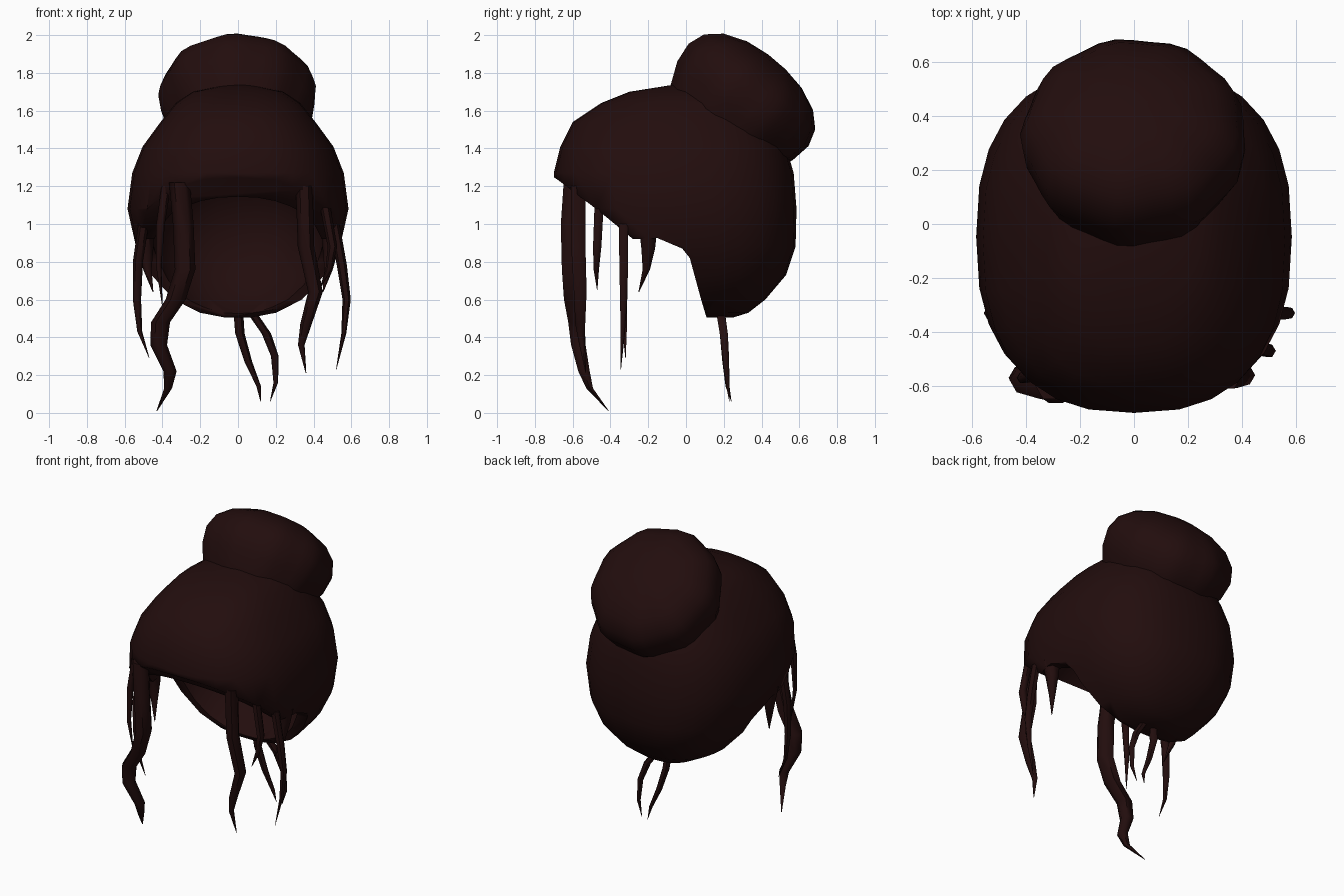
import bpy, bmesh, math
from mathutils import Vector

if "Cube" in bpy.data.objects:
    bpy.data.objects.remove(bpy.data.objects["Cube"])

hair = bpy.data.materials.new("dark brown hair")
hair.use_nodes = True
hair.diffuse_color = (0.016, 0.004, 0.004, 1)
bsdf = next(n for n in hair.node_tree.nodes if n.type == "BSDF_PRINCIPLED")
bsdf.inputs["Base Color"].default_value = hair.diffuse_color
bsdf.inputs["Roughness"].default_value = 0.9


def loft(name, rings):
    """Skin a list of closed rings and cap both ends."""
    bm = bmesh.new()
    loops = [[bm.verts.new(p) for p in ring] for ring in rings]
    n = len(rings[0])
    for a, b in zip(loops, loops[1:]):
        for i in range(n):
            j = (i + 1) % n
            bm.faces.new((a[i], a[j], b[j], b[i]))
    bm.faces.new(loops[0])
    bm.faces.new(loops[-1])
    bmesh.ops.recalc_face_normals(bm, faces=bm.faces)
    mesh = bpy.data.meshes.new(name)
    bm.to_mesh(mesh)
    bm.free()
    mesh.materials.append(hair)
    obj = bpy.data.objects.new(name, mesh)
    bpy.context.collection.objects.link(obj)
    return obj


def activate(obj):
    bpy.ops.object.select_all(action="DESELECT")
    obj.select_set(True)
    bpy.context.view_layer.objects.active = obj


def smooth(obj, degrees=60):
    activate(obj)
    bpy.ops.object.shade_smooth_by_angle(angle=math.radians(degrees))


def subtract(obj, cutter):
    cutter.hide_render = True
    cut = obj.modifiers.new("cut", "BOOLEAN")
    cut.operation = "DIFFERENCE"
    cut.solver = "EXACT"
    cut.object = cutter
    activate(obj)
    bpy.ops.object.modifier_apply(modifier="cut")
    bpy.data.objects.remove(cutter)


def squircle(z, front, back, half, power=0.8, n=28):
    """Rounded horizontal section, fuller than an ellipse."""
    ring = []
    for i in range(n):
        a = math.tau * i / n
        c, s = math.cos(a), math.sin(a)
        x = math.copysign(abs(c) ** power, c) * half
        y = math.copysign(abs(s) ** power, s) * (back - front) / 2
        ring.append((x, y + (front + back) / 2, z))
    return ring


# Hair cap: sections as height, front, back, half width
sections = [
    (1.735, -0.08, 0.1, 0.07), (1.70, -0.30, 0.25, 0.24),
    (1.64, -0.45, 0.37, 0.33), (1.54, -0.60, 0.46, 0.41),
    (1.41, -0.665, 0.53, 0.505), (1.27, -0.70, 0.57, 0.56),
    (1.08, -0.68, 0.585, 0.585), (0.88, -0.60, 0.58, 0.54),
    (0.73, -0.50, 0.53, 0.46), (0.60, -0.30, 0.42, 0.34),
    (0.53, -0.10, 0.33, 0.2), (0.505, 0.04, 0.25, 0.07),
]
cap = loft("hair_cap", [squircle(*s) for s in sections])

# Face and neck opening, cut sideways through the cap
opening = [(-0.8, 1.31), (-0.68, 1.235), (-0.45, 1.06), (-0.28, 0.92), (-0.15, 0.925),
           (-0.02, 0.87), (0.02, 0.82), (0.08, 0.6), (0.14, 0.4), (-0.8, 0.4)]
subtract(cap, loft("opening_cutter", [[(x, y, z) for y, z in opening] for x in (-1, 1)]))

# Rounded hollow for the head, leaving thick rolled edges
hollow = []
for k in range(1, 12):
    t = math.pi * k / 12
    r = math.sin(t)
    hollow.append(squircle(0.93 + 0.46 * math.cos(t), -0.13 - 0.49 * r,
                           -0.13 + 0.49 * r, 0.46 * r, 0.9))
subtract(cap, loft("hollow_cutter", hollow))
smooth(cap, 75)

# Bun: lobed disc leaning backwards, as offset along its axis and radius
axis = Vector((0, 0.65, 0.76))
across = Vector((0, 0.76, -0.65))
centre = Vector((0, 0.313, 1.66))
bun_rings = []
for offset, radius in [(-0.38, 0.25), (-0.2, 0.345), (-0.08, 0.4), (0.03, 0.415),
                       (0.12, 0.385), (0.19, 0.31), (0.24, 0.19), (0.26, 0.06)]:
    ring = []
    for i in range(36):
        a = math.tau * i / 36
        r = radius * (1 + 0.02 * math.cos(9 * a + 2.67))
        ring.append(centre + axis * offset
                    + Vector((1, 0, 0)) * r * math.cos(a) + across * r * math.sin(a))
    bun_rings.append(ring)
smooth(loft("hair_bun", bun_rings))


def strand(name, thickness, path, taper=2.2):
    """Loose lock: six-sided tube thinning to a point."""
    rings = []
    last = len(path) - 1
    for k, p in enumerate(path):
        r = thickness * max(0.04, 1 - (k / last) ** taper)
        rings.append([(p[0] + r * math.cos(i * math.tau / 6),
                       p[1] + r * math.sin(i * math.tau / 6), p[2]) for i in range(6)])
    smooth(loft(name, rings))


# Locks framing the face
strand("front_right_thick_lock", 0.055, [
    (-0.31, -0.6, 1.22), (-0.29, -0.615, 1.0), (-0.28, -0.61, 0.76), (-0.33, -0.6, 0.6),
    (-0.41, -0.58, 0.48), (-0.42, -0.57, 0.36), (-0.36, -0.54, 0.22),
    (-0.37, -0.51, 0.13), (-0.43, -0.41, 0.01)], 3.5)
strand("front_left_lock", 0.045, [
    (0.35, -0.57, 1.2), (0.36, -0.57, 0.88), (0.41, -0.56, 0.64),
    (0.36, -0.56, 0.47), (0.335, -0.55, 0.36), (0.36, -0.53, 0.21)])
strand("front_right_thin_lock", 0.025, [
    (-0.38, -0.56, 1.2), (-0.41, -0.57, 1.0), (-0.42, -0.57, 0.78), (-0.40, -0.55, 0.56)])
strand("side_right_lock", 0.028, [
    (-0.5, -0.33, 1.0), (-0.53, -0.33, 0.8), (-0.535, -0.33, 0.6),
    (-0.52, -0.325, 0.43), (-0.47, -0.32, 0.29)])
strand("side_left_lock", 0.028, [
    (0.51, -0.33, 1.0), (0.55, -0.33, 0.78), (0.575, -0.33, 0.6),
    (0.56, -0.335, 0.42), (0.52, -0.345, 0.23)])
strand("temple_left_lock", 0.028, [
    (0.46, -0.46, 1.1), (0.5, -0.47, 0.88), (0.48, -0.475, 0.76), (0.43, -0.47, 0.65)])

# Short tufts behind the temples, one on each side
for side, label in ((1, "left"), (-1, "right")):
    strand("short_tuft_" + label, 0.055, [
        (side * 0.5, -0.2, 0.97), (side * 0.49, -0.2, 0.87),
        (side * 0.48, -0.21, 0.76), (side * 0.45, -0.25, 0.64)], 1.3)

# Loose locks at the nape
strand("nape_lock_centre", 0.026, [
    (0, 0.18, 0.56), (0.01, 0.2, 0.42), (0.055, 0.21, 0.27), (0.11, 0.22, 0.14),
    (0.12, 0.24, 0.06)])
strand("nape_lock_left", 0.026, [
    (0.06, 0.18, 0.55), (0.15, 0.2, 0.42), (0.195, 0.21, 0.3), (0.2, 0.22, 0.16),
    (0.17, 0.23, 0.06)])
